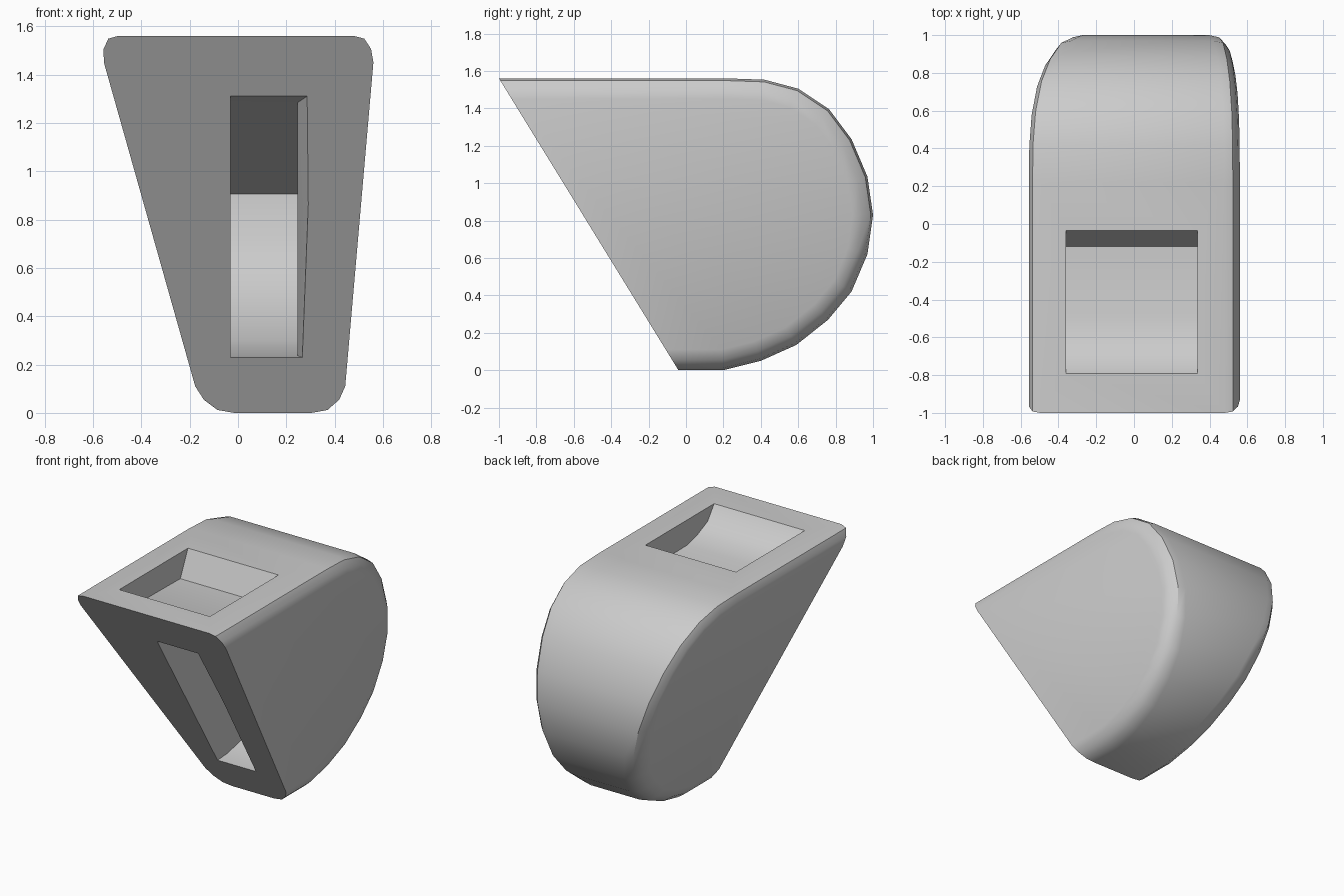
import bpy, bmesh
from mathutils import Vector

if "Cube" in bpy.data.objects:
    bpy.data.objects.remove(bpy.data.objects["Cube"])


def finish(bm, name):
    bmesh.ops.recalc_face_normals(bm, faces=bm.faces)
    mesh = bpy.data.meshes.new(name)
    bm.to_mesh(mesh)
    bm.free()
    ob = bpy.data.objects.new(name, mesh)
    bpy.context.collection.objects.link(ob)
    return ob


# Body: side profile (y, z), lofted across x with tapered sides and rounded edges
profile = [Vector(p) for p in (
    (-1.3, 1.56), (0.22, 1.56), (0.42, 1.553), (0.60, 1.505), (0.765, 1.395),
    (0.885, 1.235), (0.97, 1.035), (1.0, 0.83), (0.97, 0.62), (0.885, 0.42),
    (0.76, 0.27), (0.59, 0.135), (0.40, 0.05), (0.20, 0.0), (-0.3, 0.0))]
round_steps = [(0.11, 0.0), (0.055, 0.02), (0.012, 0.065), (0.0, 0.13)]

bm = bmesh.new()
rings = []
for i, p in enumerate(profile):
    a, b = profile[max(i - 1, 0)], profile[min(i + 1, len(profile) - 1)]
    t = (b - a).normalized()
    inward = Vector((t.y, -t.x))
    left, right = [], []
    for inset, narrow in round_steps:
        q = p + inward * inset
        narrow *= 1 - 0.3 * q.y / 1.56
        left.append(bm.verts.new((-0.146 - 0.282 * q.y + narrow, q.x, q.y)))
        right.append(bm.verts.new((0.434 + 0.087 * q.y - narrow, q.x, q.y)))
    rings.append(left + right[::-1])
for r, s in zip(rings, rings[1:]):
    for j in range(7):
        bm.faces.new((r[j], r[j + 1], s[j + 1], s[j]))
bm.faces.new([r[0] for r in rings])
bm.faces.new([r[-1] for r in rings])
# Slanted front face
cut = bmesh.ops.bisect_plane(
    bm, geom=bm.verts[:] + bm.edges[:] + bm.faces[:], plane_co=(0, -1, 1.56),
    plane_no=(0, -0.852, -0.524), clear_outer=True)
edges = [e for e in cut['geom_cut'] if isinstance(e, bmesh.types.BMEdge)]
bmesh.ops.contextual_create(bm, geom=edges)
body = finish(bm, "wedge_body")


def cutter(name, points, right_faces):
    """Cutter from (y, z, left x, right x) points around its side profile."""
    bm = bmesh.new()
    left = [bm.verts.new((x0, y, z)) for y, z, x0, x1 in points]
    right = [bm.verts.new((x1, y, z)) for y, z, x0, x1 in points]
    n = len(points)
    for i in range(n):
        j = (i + 1) % n
        bm.faces.new((left[i], left[j], right[j], right[i]))
    bm.faces.new(left)
    for f in right_faces:
        bm.faces.new([right[k] for k in f])
    ob = finish(bm, name)
    ob.hide_render = True
    return ob


# Shallow pocket in the top
top = [(-0.017, 1.60), (-0.12, 1.38), (-0.49, 1.385), (-0.61, 1.415),
       (-0.72, 1.465), (-0.82, 1.60)]
top_cutter = cutter("top_pocket_cutter",
                    [(y, z, -0.36, 0.337) for y, z in top], [range(6)])

# Deep chamber behind the front slot, flared at its right edge
L, R = -0.03, 0.247
chamber = [(-0.95, 1.336, L, 0.324), (-0.74, 1.284, L, R), (0.62, 0.905, L, R),
           (0.60, 0.72, L, R), (0.52, 0.56, L, R), (0.40, 0.445, L, R),
           (0.20, 0.30, L, R), (-0.07, 0.236, L, R), (-0.30, 0.224, L, 0.286)]
slot_cutter = cutter("front_slot_cutter", chamber,
                     [(0, 1, 7), (0, 7, 8), range(1, 8)])

for c in (top_cutter, slot_cutter):
    m = body.modifiers.new(c.name, 'BOOLEAN')
    m.operation = 'DIFFERENCE'
    m.solver = 'EXACT'
    m.object = c

# Apply the cuts, drop the cutters, smooth the curved surfaces
bpy.ops.object.select_all(action='DESELECT')
bpy.context.view_layer.objects.active = body
body.select_set(True)
for m in list(body.modifiers):
    bpy.ops.object.modifier_apply(modifier=m.name)
for c in (top_cutter, slot_cutter):
    bpy.data.objects.remove(c)
bpy.ops.object.shade_smooth_by_angle(angle=0.6)
